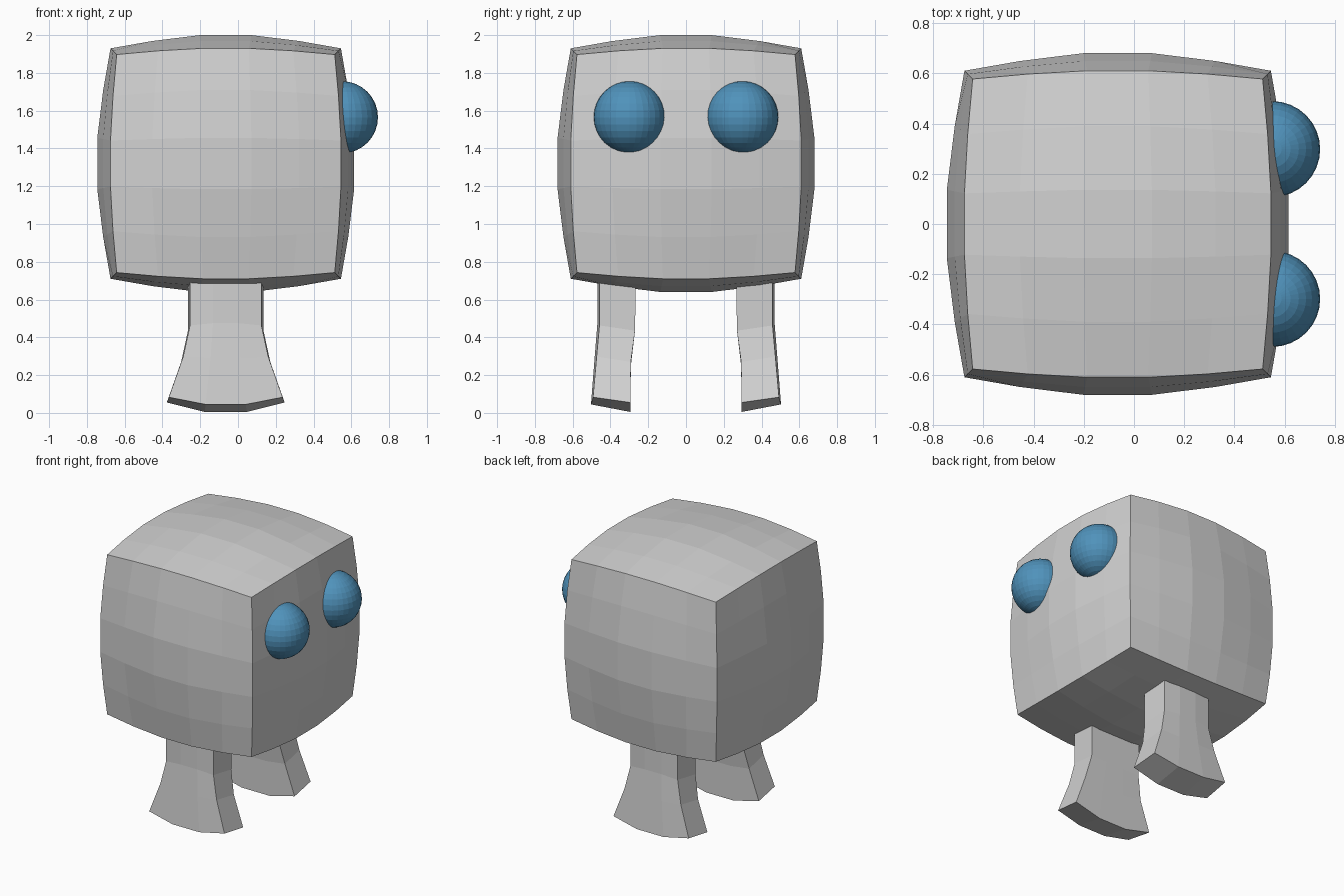
import bpy, bmesh
from mathutils import Vector

if "Cube" in bpy.data.objects:
    bpy.data.objects.remove(bpy.data.objects["Cube"])

CX = -0.065  # body and legs sit slightly behind the eyes


def material(name, rgb):
    m = bpy.data.materials.new(name)
    m.diffuse_color = (*rgb, 1)
    m.use_nodes = True
    m.node_tree.nodes["Principled BSDF"].inputs["Base Color"].default_value = m.diffuse_color
    return m


grey = material("light grey", (0.64, 0.64, 0.64))
blue = material("eye blue", (0.08, 0.29, 0.50))


def finish(bm, name, mat):
    bmesh.ops.recalc_face_normals(bm, faces=bm.faces[:])
    me = bpy.data.meshes.new(name)
    bm.to_mesh(me)
    bm.free()
    me.materials.append(mat)
    ob = bpy.data.objects.new(name, me)
    bpy.context.collection.objects.link(ob)
    return ob


# Body: subdivided cube pulled partly towards a sphere
bm = bmesh.new()
bmesh.ops.create_cube(bm, size=2)
bmesh.ops.subdivide_edges(bm, edges=bm.edges[:], cuts=4, use_grid_fill=True)
for v in bm.verts:
    v.co = v.co * 0.423 + v.co.normalized() * 0.267 + Vector((CX, 0, 1.32))
finish(bm, "body", grey)

# Legs: rows of (z, drop of middle, inner half width, inner y, outer y)
ROWS = [(0.74, 0.0, 0.20, 0.265, 0.458),
        (0.435, 0.0, 0.20, 0.27, 0.458),
        (0.27, 0.02, 0.236, 0.292, 0.473),
        (0.055, 0.05, 0.312, 0.294, 0.492)]
COLS = (-1, -0.355, 0.355, 1)


def leg(name, side):
    bm = bmesh.new()
    rings = []
    for z, drop, half, yin, yout in ROWS:
        inner, outer = [], []
        for c in COLS:
            mid = abs(c) < 1
            zz = z - drop * mid
            inner.append(bm.verts.new((CX + c * half, side * yin, zz)))
            outer.append(bm.verts.new((CX + c * (half - 0.011),
                                       side * (yout + 0.011 * mid),
                                       zz + 0.028 + 0.012 * mid)))
        rings.append(inner + outer[::-1])
    # walls
    for a, b in zip(rings, rings[1:]):
        for i in range(8):
            j = (i + 1) % 8
            bm.faces.new((a[i], a[j], b[j], b[i]))
    # top and sole strips
    for r in (rings[0], rings[-1]):
        for i in range(3):
            bm.faces.new((r[i], r[i + 1], r[6 - i], r[7 - i]))
    finish(bm, name, grey)


leg("right_leg", -1)
leg("left_leg", 1)

# Eyes: spheres half sunk into the +x face
for name, y in (("right_eye", -0.298), ("left_eye", 0.298)):
    bm = bmesh.new()
    bmesh.ops.create_uvsphere(bm, u_segments=32, v_segments=16, radius=0.191)
    bmesh.ops.translate(bm, verts=bm.verts[:], vec=(0.55, y, 1.565))
    finish(bm, name, blue)
